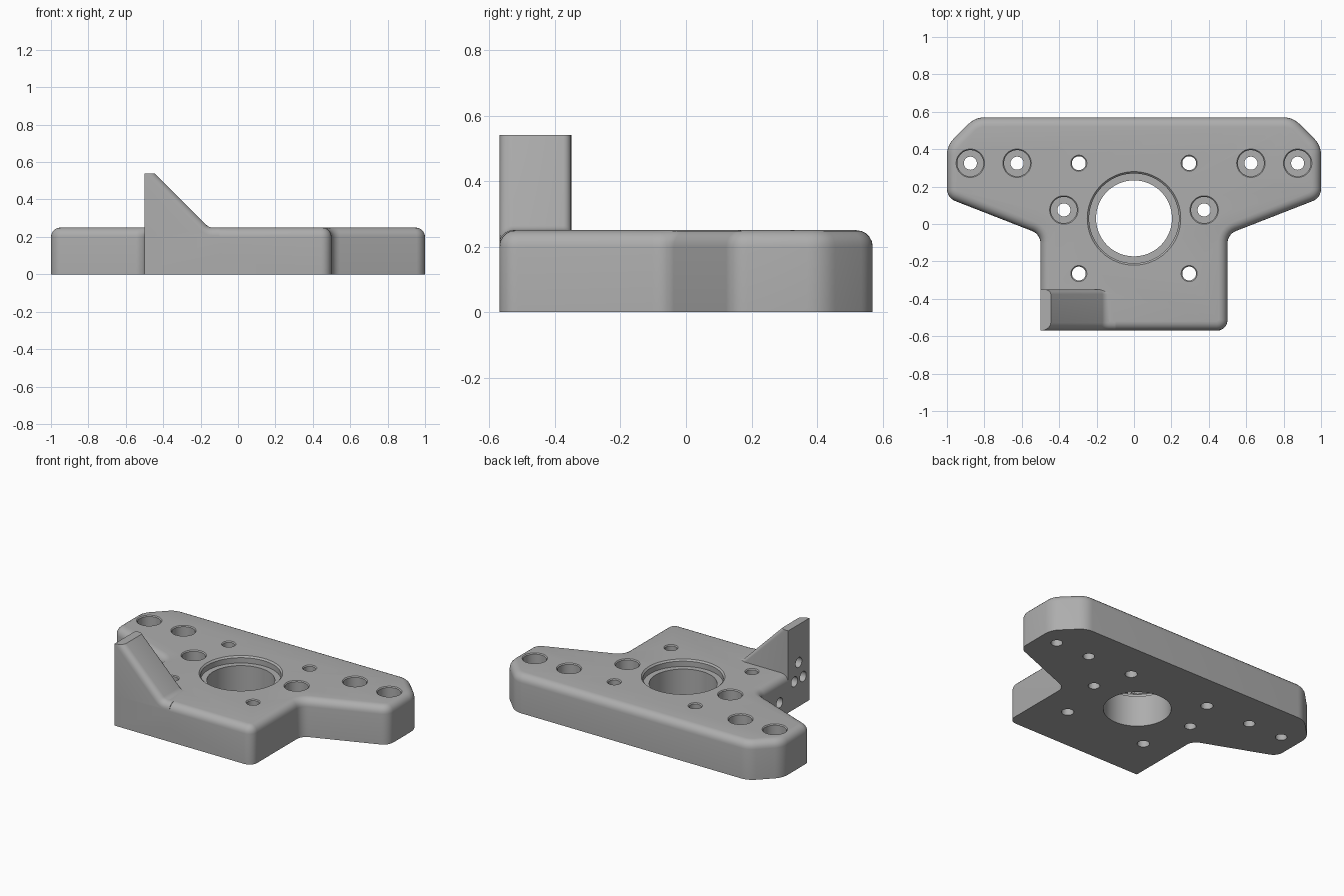
import bpy, bmesh, math
from mathutils import Vector, Matrix

cube = bpy.data.objects.get("Cube")
if cube:
    bpy.data.objects.remove(cube, do_unlink=True)

grey = bpy.data.materials.new("plain_grey")
grey.use_nodes = True
grey.diffuse_color = (0.42, 0.42, 0.42, 1)
grey.node_tree.nodes["Principled BSDF"].inputs["Base Color"].default_value = (0.42, 0.42, 0.42, 1)

T = 0.25       # plate thickness
ROUND = 0.05   # rounding of the top edges


def rounded(corners, steps=6):
    """Round each (x, y, radius) corner of an outline."""
    pts = []
    for i, (x, y, r) in enumerate(corners):
        c = Vector((x, y))
        if not r:
            pts.append(c)
            continue
        a = (Vector(corners[i - 1][:2]) - c).normalized()
        b = (Vector(corners[(i + 1) % len(corners)][:2]) - c).normalized()
        half = a.angle(b) / 2
        centre = c + (a + b).normalized() * (r / math.sin(half))
        start = c + a * (r / math.tan(half)) - centre
        end = c + b * (r / math.tan(half)) - centre
        turn = start.angle_signed(end)
        for k in range(steps + 1):
            pts.append(centre + Matrix.Rotation(-turn * k / steps, 2) @ start)
    return pts


def prism(points, depth):
    bm = bmesh.new()
    face = bm.faces.new([bm.verts.new(p) for p in points])
    top = bmesh.ops.extrude_face_region(bm, geom=[face])["geom"]
    bmesh.ops.translate(bm, vec=depth, verts=[v for v in top if isinstance(v, bmesh.types.BMVert)])
    bmesh.ops.recalc_face_normals(bm, faces=bm.faces)
    return bm


def soften(bm, edges, size):
    bmesh.ops.bevel(bm, geom=edges, offset=size, segments=5, profile=0.5,
                    affect='EDGES', clamp_overlap=False)


def make(name, bm):
    bmesh.ops.recalc_face_normals(bm, faces=bm.faces)
    mesh = bpy.data.meshes.new(name)
    bm.to_mesh(mesh)
    bm.free()
    mesh.materials.append(grey)
    ob = bpy.data.objects.new(name, mesh)
    bpy.context.collection.objects.link(ob)
    return ob


def lathe(bm, profile, matrix, sides=48):
    """Closed turned solid from (radius, height) pairs along local z."""
    rings = []
    for r, h in profile:
        rings.append([bm.verts.new(matrix @ Vector((r * math.cos(math.tau * i / sides),
                                                    r * math.sin(math.tau * i / sides), h)))
                      for i in range(sides)])
    for low, high in zip(rings, rings[1:]):
        for i in range(sides):
            j = (i + 1) % sides
            bm.faces.new((low[i], low[j], high[j], high[i]))
    bm.faces.new(rings[0][::-1])
    bm.faces.new(rings[-1])


def combine(target, other, operation):
    mod = target.modifiers.new(operation, 'BOOLEAN')
    mod.operation, mod.solver, mod.object = operation, 'EXACT', other
    bpy.context.view_layer.objects.active = target
    bpy.ops.object.modifier_apply(modifier=mod.name)
    bpy.data.objects.remove(other, do_unlink=True)


# Plate with wide back arms and a narrower front tongue
right_side = [(0.5, -0.57, 0.056), (0.5, -0.055, 0.07), (1, 0.14, 0.07),
              (1, 0.42, 0.12), (0.85, 0.57, 0.12)]
left_side = [(-x, y, r) for x, y, r in reversed(right_side[1:])] + [(-0.5, -0.57, 0)]
outline = rounded(right_side + left_side)
bm = prism([(p.x, p.y, 0) for p in outline], (0, 0, T))
soften(bm, [e for e in bm.edges if all(v.co.z > T - 0.001 for v in e.verts)], ROUND)
plate = make("mounting_plate", bm)

# Triangular upright on the front corner, with a softened slope
side = rounded([(-0.5, 0, 0), (-0.5, 0.54, 0), (-0.445, 0.54, 0),
                (-0.155, T, 0.05), (-0.1, T, 0), (-0.1, 0, 0)])
bm = prism([(p.x, -0.57, p.y) for p in side], (0, 0.22, 0))


def slope_edges(y):
    return [e for e in bm.edges
            if all(abs(v.co.y - y) < 0.001 and v.co.z > T - 0.001 and v.co.x > -0.45
                   for v in e.verts)]


soften(bm, slope_edges(-0.57), 0.042)
soften(bm, slope_edges(-0.35), 0.025)
combine(plate, make("upright", bm), 'UNION')

# Holes: centre bore, plain holes, counterbored holes
bm = bmesh.new()
lathe(bm, [(0.203, -0.1), (0.203, T - 0.045), (0.24, T - 0.045), (0.24, T - 0.01),
           (0.25, T), (0.25, T + 0.1)], Matrix.Translation((0, 0.03, 0)), 96)
plain = [(0.037, -0.1), (0.037, T - 0.006), (0.043, T), (0.043, T + 0.02)]
stepped = [(0.035, -0.1), (0.035, 0.1), (0.07, 0.1), (0.07, T - 0.006),
           (0.076, T), (0.076, T + 0.1)]
for s in (-1, 1):
    for y in (0.325, -0.265):
        lathe(bm, plain, Matrix.Translation((s * 0.295, y, 0)))
    for x, y in ((0.875, 0.325), (0.625, 0.325), (0.375, 0.075)):
        lathe(bm, stepped, Matrix.Translation((s * x, y, 0)))

# Blind holes in the flat side of the tongue and upright
for y, z in ((-0.46, 0.29), (-0.505, 0.18), (-0.415, 0.18), (-0.26, 0.1)):
    lathe(bm, [(0.033, -0.1), (0.033, 0.15)],
          Matrix.Translation((-0.5, y, z)) @ Matrix.Rotation(math.pi / 2, 4, 'Y'), 32)
combine(plate, make("hole_cutter", bm), 'DIFFERENCE')

bpy.ops.object.select_all(action='DESELECT')
plate.select_set(True)
bpy.context.view_layer.objects.active = plate
bpy.ops.object.shade_smooth_by_angle(angle=math.radians(32))
